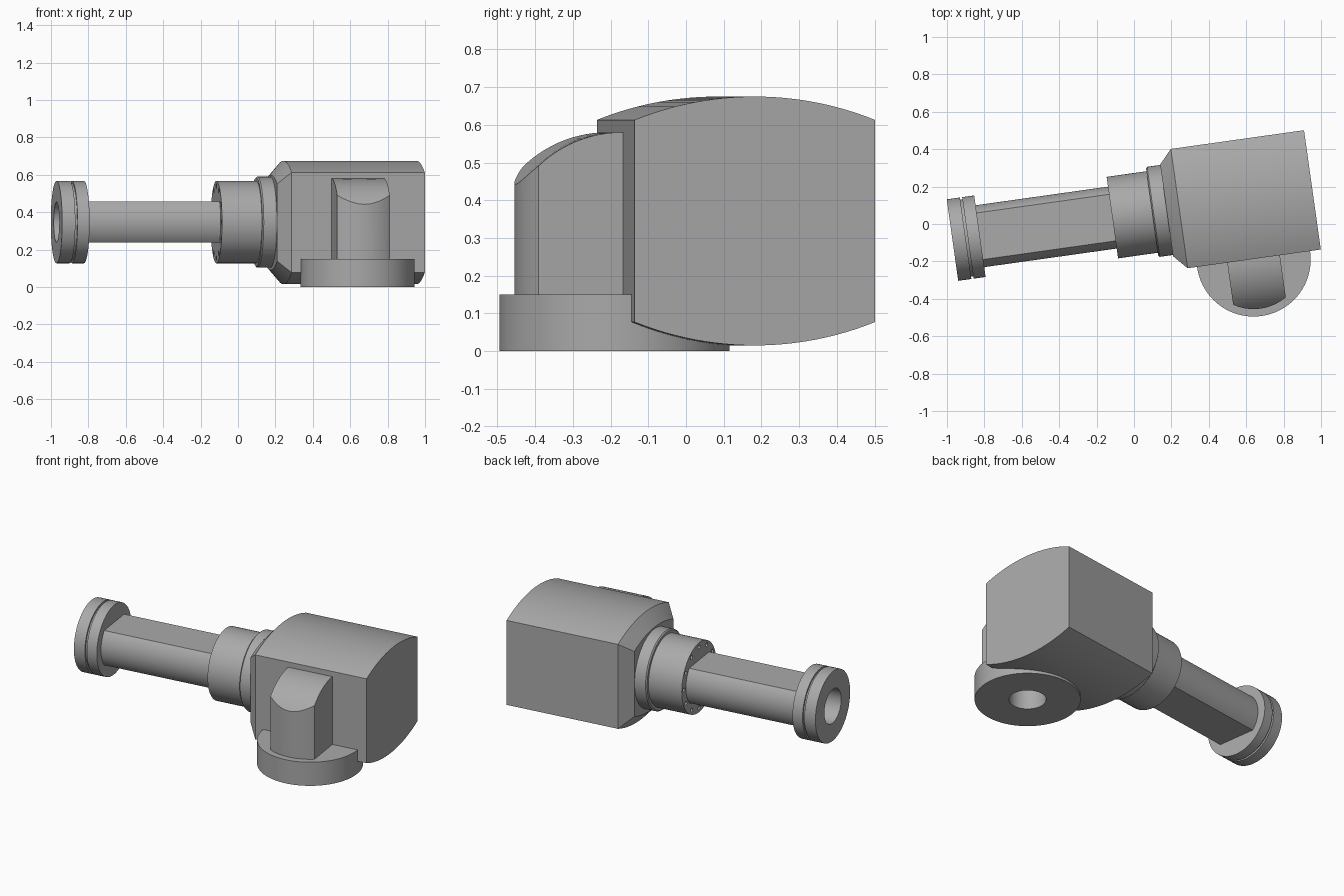
import bpy, bmesh, math
from mathutils import Matrix

if "Cube" in bpy.data.objects:
    bpy.data.objects.remove(bpy.data.objects["Cube"])

TILT = math.radians(8)      # whole model is turned about z
AY, AZ = 0.05, 0.347        # main axis position (runs along local x)
PX, PY = 0.607, -0.277      # base centre in local coordinates

grey = bpy.data.materials.new("machine_grey")
grey.diffuse_color = (0.4, 0.4, 0.4, 1)
grey.use_nodes = True
grey.node_tree.nodes["Principled BSDF"].inputs["Base Color"].default_value = grey.diffuse_color


def finish(name, bm, cutter=None, helper=False):
    bmesh.ops.recalc_face_normals(bm, faces=bm.faces)
    me = bpy.data.meshes.new(name)
    bm.to_mesh(me)
    bm.free()
    me.materials.append(grey)
    ob = bpy.data.objects.new(name, me)
    bpy.context.collection.objects.link(ob)
    ob.rotation_euler.z = TILT
    if helper:
        ob.hide_render = True
        ob.hide_set(True)
        return ob
    if cutter:
        mod = ob.modifiers.new("bore", 'BOOLEAN')
        mod.operation, mod.solver, mod.object = 'DIFFERENCE', 'EXACT', cutter
    bpy.ops.object.select_all(action='DESELECT')
    bpy.context.view_layer.objects.active = ob
    ob.select_set(True)
    if cutter:
        bpy.context.view_layer.update()
        bpy.ops.object.modifier_apply(modifier="bore")
    bpy.ops.object.shade_smooth_by_angle(angle=math.radians(25))
    return ob


def loft(bm, rings):
    """Closed solid through a list of equal-length point rings."""
    vs = [[bm.verts.new(p) for p in r] for r in rings]
    n = len(vs[0])
    for a, b in zip(vs, vs[1:]):
        for i in range(n):
            j = (i + 1) % n
            bm.faces.new((a[i], a[j], b[j], b[i]))
    bm.faces.new(vs[0])
    bm.faces.new(vs[-1])
    return bm


def circle(r, n):
    return [(r * math.cos(2 * math.pi * i / n), r * math.sin(2 * math.pi * i / n)) for i in range(n)]


def turned(bm, profile, y=AY, z=AZ, n=64):
    """Solid turned about the local x direction from (x, radius) pairs."""
    return loft(bm, [[(x, y + a, z + b) for a, b in circle(r, n)] for x, r in profile])


def upright(bm, z0, z1, r, n=64):
    return loft(bm, [[(PX + a, PY + b, z) for a, b in circle(r, n)] for z in (z0, z1)])


# cutters: long bore, base bore, bolt holes
long_bore = finish("long_bore_cutter", turned(bmesh.new(), [(-1.1, 0.107), (-0.13, 0.107)]), helper=True)
base_bore = finish("base_bore_cutter", upright(bmesh.new(), -0.1, 0.35, 0.107), helper=True)
bm = bmesh.new()
for y, z in circle(0.193, 12):
    turned(bm, [(-0.2, 0.013), (-0.06, 0.013)], AY + y, AZ + z, 12)
bolt_holes = finish("bolt_hole_cutter", bm, helper=True)

# end flange: two discs with a narrow groove between
finish("end_flange", turned(bmesh.new(), [
    (-0.973, 0.22), (-0.902, 0.22), (-0.902, 0.208), (-0.89, 0.208),
    (-0.89, 0.22), (-0.825, 0.22)]), long_bore)

# arm: round tube with flat top and bottom
R, H = 0.167, 0.11
t = math.asin(H / R)
arc = [-t + 2 * t * i / 20 for i in range(21)]
sec = [(R * math.cos(a), R * math.sin(a)) for a in arc]
sec += [(-y, -z) for y, z in sec]
finish("arm", loft(bmesh.new(), [[(x, AY + y, AZ + z) for y, z in sec]
                                 for x in (-0.86, -0.1)]), long_bore)

# hub with bolt circle, and collar
finish("hub", turned(bmesh.new(), [(-0.11, 0.22), (0.13, 0.22)]), bolt_holes)
finish("collar", turned(bmesh.new(), [(0.105, 0.236), (0.112, 0.243), (0.2, 0.243)]))

# housing: flat sides, crowned top and bottom, tapered toward the collar
W, TOP, SIDE = 0.322, 0.33, 0.268
sag = TOP - SIDE
RC = (W * W + sag * sag) / (2 * sag)
crown = []
for i in range(25):
    y = W - 2 * W * i / 24
    crown.append((y, TOP - RC + math.sqrt(RC * RC - y * y)))
crown += [(-y, -z) for y, z in crown]
finish("housing", loft(bmesh.new(), [
    [(x, AY - 0.002 + s * y, 0.345 + s * z) for y, z in crown]
    for x, s in ((0.183, 0.77), (0.251, 1), (0.97, 1))]), base_bore)

# base disc
finish("base_disc", upright(bmesh.new(), 0, 0.15, 0.305, 96), base_bore)

# post: rounded front, flat sides, top curving down to the front
PW, PR, TR = 0.142, 0.265, 0.324
bm = bmesh.new()
rows = []
for i in range(25):
    x = -PW + 2 * PW * i / 24
    front = -math.sqrt(PR * PR - x * x)
    ring = [(PX + x, PY + 0.1, 0.1), (PX + x, PY + front, 0.1)]
    for k in range(17):
        y = front * (1 - k / 16)
        ring.append((PX + x, PY + y, 0.58 - TR + math.sqrt(TR * TR - y * y)))
    ring.append((PX + x, PY + 0.1, 0.58))
    rows.append(ring)
finish("post", loft(bm, rows), base_bore)
